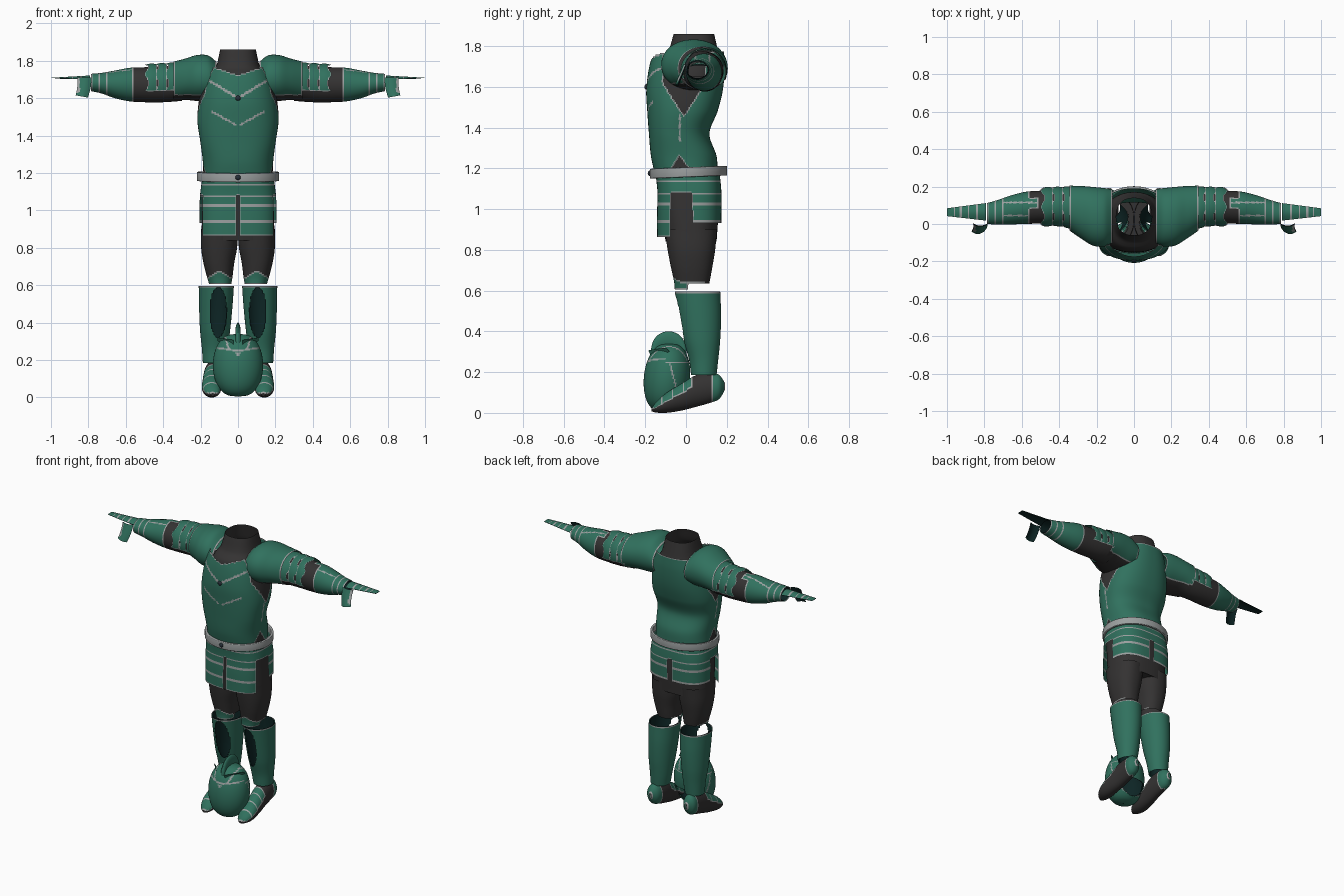
import bpy, bmesh, math
from mathutils import Vector

if "Cube" in bpy.data.objects:
    bpy.data.objects.remove(bpy.data.objects["Cube"])
MATS = []
for mat_name, col in (("green_plate", (.030, .165, .112)), ("dark_cloth", (.034, .032, .032)), ("silver_trim", (.33, .35, .35)),
                      ("dark_gem", (.02, .03, .04)), ("inner_lining", (.004, .018, .018))):
    MATS.append(bpy.data.materials.new(mat_name))
    MATS[-1].diffuse_color = (*col, 1)
G, D, S, GEM, LIN = range(5)

def surface(name, fn, nu, nv, rule, wrap=False, trim=True, mirror=False, lining=False):
    """Dense sheet or tube; rule(x,y,z) gives a colour or None (no face); plate rims get trim."""
    bm = bmesh.new()
    cols = nu if wrap else nu + 1
    vs = [[bm.verts.new(fn(i / nu, j / nv)) for i in range(cols)] for j in range(nv + 1)]
    for j in range(nv):
        for i in range(nu):
            k = (i + 1) % cols
            q = [vs[j][i], vs[j][k], vs[j + 1][k], vs[j + 1][i]]
            r = rule(*(sum((v.co for v in q), Vector()) / 4)) if callable(rule) else rule
            if r is not None:
                bm.faces.new(q).material_index = r
    if trim:
        for f in [f for f in bm.faces if f.material_index == G and any(
                len(e.link_faces) < 2 or any(o.material_index == D for o in e.link_faces) for e in f.edges)]:
            f.material_index = S
    bmesh.ops.delete(bm, geom=[v for v in bm.verts if not v.link_faces], context='VERTS')
    bmesh.ops.recalc_face_normals(bm, faces=bm.faces)
    for f in bm.faces:
        f.smooth = True
    me = bpy.data.meshes.new(name)
    bm.to_mesh(me)
    bm.free()
    for m in MATS:
        me.materials.append(m)
    ob = bpy.data.objects.new(name, me)
    bpy.context.collection.objects.link(ob)
    if lining:  # dark inner skin
        so = ob.modifiers.new("lining", 'SOLIDIFY')
        so.thickness, so.offset, so.material_offset, so.use_rim = .006, -1, 9, False
    if mirror:
        ob.modifiers.new("mirror", 'MIRROR').use_mirror_merge = False

def curve(st, t):
    """Smooth interpolation of station rows (t, a0, a1, b0, b1)."""
    i = max(0, min(len(st) - 2, sum(1 for s in st if s[0] <= t) - 1))
    o, p, q, r = st[max(i - 1, 0)], st[i], st[i + 1], st[min(i + 2, len(st) - 1)]
    h = q[0] - p[0]
    u = (t - p[0]) / h
    return [(2*u**3 - 3*u*u + 1)*p[k] + (u**3 - 2*u*u + u)*(q[k] - o[k])/(q[0] - o[0])*h
            + (3*u*u - 2*u**3)*q[k] + (u**3 - u*u)*(r[k] - p[k])/(r[0] - p[0])*h for k in range(1, 5)]

def tube(name, axis, st, rule, n=96, m=50, p=2.0, **kw):
    """Loft along an axis; rows hold min/max of the two cross axes; p squares the section."""
    def fn(u, v):
        t = st[0][0] + (st[-1][0] - st[0][0]) * v
        a0, a1, b0, b1 = curve(st, t)
        c, s = math.cos(2*math.pi*u), math.sin(2*math.pi*u)
        k = (abs(c)**p + abs(s)**p)**(-1/p) / 2
        a, b = (a0 + a1)/2 + (a1 - a0)*k*c, (b0 + b1)/2 + (b1 - b0)*k*s
        return {'z': (a, b, t), 'x': (t, a, b), 'y': (a, t, b)}[axis]
    surface(name, fn, n, m, rule, wrap=True, **kw)

def near(v, marks, w=0.005):
    return any(abs(v - k) < w for k in marks)

# Undersuit neck and shoulders
tube("neck_undersuit", 'z', [(1.50, -.19, .19, -.15, .14), (1.66, -.17, .17, -.15, .165), (1.73, -.14, .14, -.13, .17),
     (1.765, -.118, .118, -.092, .16), (1.86, -.095, .095, -.06, .138)], D, m=30, p=2.4)
# Breastplate and backplate with arm openings
def chest(x, y, z):
    ax = abs(x)
    if (y < 0 and z > 1.725 + .33*ax) or (y > 0 and z > 1.775):
        return None
    if ax > .1 and z > 1.46 and abs(y + .01) < min((z - 1.46)*.65, .10):
        return None if z > 1.65 else D
    if ax > .1 and z < 1.26 and abs(y + .03) < (1.26 - z)*.7:
        return D
    chevrons = y < 0 and ((ax < .17 and abs(z - 1.60 - .6*ax) < .008) or (.01 < ax < .14 and abs(z - 1.45 - .55*ax) < .006))
    return S if chevrons or (ax > .1 and 1.33 < z < 1.47 and abs(y + .03) < .005) else G
tube("torso_plate", 'z', [(1.18, -.185, .185, -.155, .155), (1.26, -.188, .188, -.172, .150), (1.37, -.202, .202, -.182, .115),
     (1.48, -.217, .217, -.190, .155), (1.58, -.210, .210, -.195, .18), (1.69, -.19, .19, -.182, .19),
     (1.79, -.155, .155, -.155, .185)], chest, n=160, m=76, p=2.4)
# Shoulder guards
tube("shoulder_guard", 'x', [(.115, -.10, .185, 1.60, 1.795), (.16, -.12, .192, 1.585, 1.828), (.22, -.115, .198, 1.585, 1.83),
     (.28, -.08, .203, 1.59, 1.812), (.345, -.035, .205, 1.585, 1.795)],
     lambda x, y, z: D if z < 1.615 else G, m=28, p=2.1, mirror=True)
# Arms: cloth sleeve, then green forearm guard
ARM = [(.30, -.02, .185, 1.585, 1.775), (.40, .005, .182, 1.578, 1.77), (.50, .003, .178, 1.578, 1.765), (.58, .0, .172, 1.583, 1.762),
       (.66, -.002, .152, 1.60, 1.747), (.73, -.003, .128, 1.625, 1.735), (.785, .0, .112, 1.637, 1.73)]
def sleeve(x, y, z):
    if x < .555 - (.045 if z > 1.735 and abs(y - .11) < .03 else 0):
        return D
    return S if near(x, (.70, .745), .004) or (x < .7 and z > 1.67 and near(y, (.045, .115), .004)) else G
tube("arm", 'x', ARM, sleeve, n=80, m=62, mirror=True, lining=True)
# Upper arm bands with scalloped rims
for i in range(3):
    x0, x1 = .325 + .054*i, .391 + .054*i
    rows = []
    for t, e in ((x0, .014), (x0 + .033, .018), (x1, .013)):
        a = curve(ARM, t)
        rows.append((t, a[0] - e, a[1] + e, a[2] - e, a[3] + e))
    def band(x, y, z):
        return None if z < 1.635 or x > x1 - .009*(1 + math.cos(6*math.atan2(z - 1.68, y - .09))) else G
    tube("arm_band", 'x', rows, band, n=90, m=12, mirror=True)
# Hand back plate with finger stripes, hanging thumb plate, both with dark undersides
def hand(u, v, d=0):
    lo, hi = .018 + .024*v, .112 - .028*v
    return (.79 + .21*v, lo + (hi - lo)*u, 1.703 + .006*v + .018*(1 - v)*math.sin(math.pi*u) - d)
def thumb(u, v, d=0):
    return (.783 + .02*v*v + (.077 - .012*v)*u, d - .002 - .04*v - .012*math.sin(math.pi*u), 1.710 - .107*v + .012*u*v)
surface("hand_plate", hand, 16, 34, lambda x, y, z: S if near(x, (.84, .885, .925, .96), .004) else G, trim=False, mirror=True)
surface("hand_underside", lambda u, v: hand(u, v, .004), 8, 8, LIN, mirror=True)
surface("thumb_plate", thumb, 12, 14, lambda x, y, z: S if x > .845 and z > 1.63 else G, trim=False, mirror=True)
surface("thumb_underside", lambda u, v: thumb(u, v, .005), 8, 8, LIN, mirror=True)
# Belt: closed ring, slightly raised to the rear
def belt(u, v):
    a, c, s = 2*math.pi*u, math.cos(2*math.pi*v), math.sin(2*math.pi*v)
    dr = .008*math.copysign(abs(c)**.3, c)
    y = .012 + (.182 + dr)*math.sin(a)
    return ((.212 + dr)*math.cos(a), y, 1.181 + .04*y + .024*math.copysign(abs(s)**.3, s))
surface("belt", belt, 72, 16, S, wrap=True)
# Gems on chest and belt
for name, y, z in (("chest_gem", -.194, 1.60), ("belt_gem", -.178, 1.176)):
    arcs = [(.014*math.sin(k*math.pi/8), .014*math.cos(k*math.pi/8)) for k in range(-4, 5)]
    tube(name, 'z', [(z + s, -c, c, y - c*.7, y + c*.7) for s, c in arcs], GEM, n=16, m=12)
# Hips with floor, and skirt plates
tube("hip_undersuit", 'z', [(.84, -.195, .195, -.10, .150), (.98, -.192, .192, -.12, .158), (1.20, -.178, .178, -.145, .150)],
     D, m=20, p=2.6)
surface("hip_floor", lambda u, v: (.19*v*math.cos(2*math.pi*u), .025 + .12*v*math.sin(2*math.pi*u), .85), 48, 16,
        lambda x, y, z: None if ((abs(x) - .10)/.07)**2 + ((y - .02)/.095)**2 < 1 else D, wrap=True)
def skirt(x, y, z):
    if z < 1.08 and (abs(x) < (.008 if y < 0 else .015) or not ((y < -.075 and z > .862) or (y > .03 and z > .932))):
        return None
    return S if near(z, (1.135, 1.075, 1.025, .94)) else G
tube("skirt_plates", 'z', [(.855, -.205, .205, -.142, .172), (.98, -.206, .206, -.142, .174), (1.08, -.203, .203, -.14, .174),
     (1.18, -.19, .19, -.15, .165)], skirt, n=180, m=42, p=2.9)
# Thighs with knee flaps
def thigh(x, y, z):
    if z < .635 and y > .01:
        return None
    return G if y < .09 and z < .68 - .6*abs(x - .1) else (None if z < .635 else D)
tube("thigh", 'z', [(.605, .035, .155, -.055, .105), (.64, .03, .165, -.058, .115), (.72, .02, .185, -.075, .13),
     (.80, .005, .197, -.09, .143), (.90, .0, .197, -.105, .152)], thigh, n=64, m=38, p=2.3, mirror=True)
# Greaves, open in front
def greave(x, y, z):
    if y < .07 and ((x - .105)/.046)**2 + ((z - .455)/.135)**2 < 1:
        return None
    return S if z > .585 else G
tube("greave", 'z', [(.185, .068, .188, .025, .150), (.26, .055, .193, .015, .158), (.36, .042, .203, -.012, .168),
     (.48, .03, .208, -.035, .172), (.595, .022, .21, -.055, .168)], greave, n=72, m=52, trim=False, mirror=True, lining=True)
# Boots: dark sole, green toe guard and heel cap
def boot(x, y, z):
    if (y > .125 and z > .055) or (y < .03 and z > max(.02, .035 + .55*(y + .13))):
        return S if y < .03 and (y + .18) % .055 < .007 else G
    return D
tube("boot", 'y', [(-.17, .125, .145, .008, .020), (-.15, .103, .172, .002, .050), (-.10, .09, .192, .0, .095),
     (-.02, .086, .190, .012, .145), (.05, .082, .185, .03, .185), (.12, .085, .18, .05, .195), (.165, .095, .175, .07, .185),
     (.192, .125, .14, .115, .145)], boot, n=56, m=54, mirror=True)
# Helmet resting at the feet
def helmet(x, y, z):
    if y > -.03 and z < .14 and abs(x) < .085:
        return None
    lines = (abs(z - .248 - .15*abs(x)*(y < -.1)) < .005, z > .255 and near(abs(x), (.05 + .3*(z - .26),)),
             z < .245 and abs(y + .055 + .25*(z - .15)) < .004, y < -.1 and z < .24 and abs(x) < (z - .215)*.6)
    return S if any(lines) else G
arcs = [(math.sin(k*math.pi/16), math.cos(k*math.pi/16)**.75 if abs(k) < 8 else .02) for k in range(-8, 9)]
tube("helmet", 'z', [(.172 + .168*s, -.134*c, .134*c, -.095 - .112*c + .012*s, -.095 + .115*c + .012*s) for s, c in arcs],
     helmet, n=100, m=60, trim=False, lining=True)
# Helmet brow wings and crest
surface("helmet_brow", lambda u, v: (.025 + .085*u, -.165 + .085*u - .02*v, .262 + .04*u + .045*v*(1 - u*.6)), 16, 8, G,
        trim=False, mirror=True)
def crest(u, v):
    a, b = math.pi*(.02 + .96*u), 2*math.pi*v
    r = .5 + .5*math.cos(b)
    return (.013*math.sin(b), -.085 - .088*math.cos(a)*(.8 + .2*r), .275 + (.055 + .07*r)*math.sin(a)**.7 - .01*(1 - r))
surface("helmet_crest", crest, 30, 16, G, trim=False)

for m in bpy.data.materials:
    if m.users and not m.is_grease_pencil:
        m.use_nodes = True
        m.node_tree.nodes["Principled BSDF"].inputs["Base Color"].default_value = m.diffuse_color
